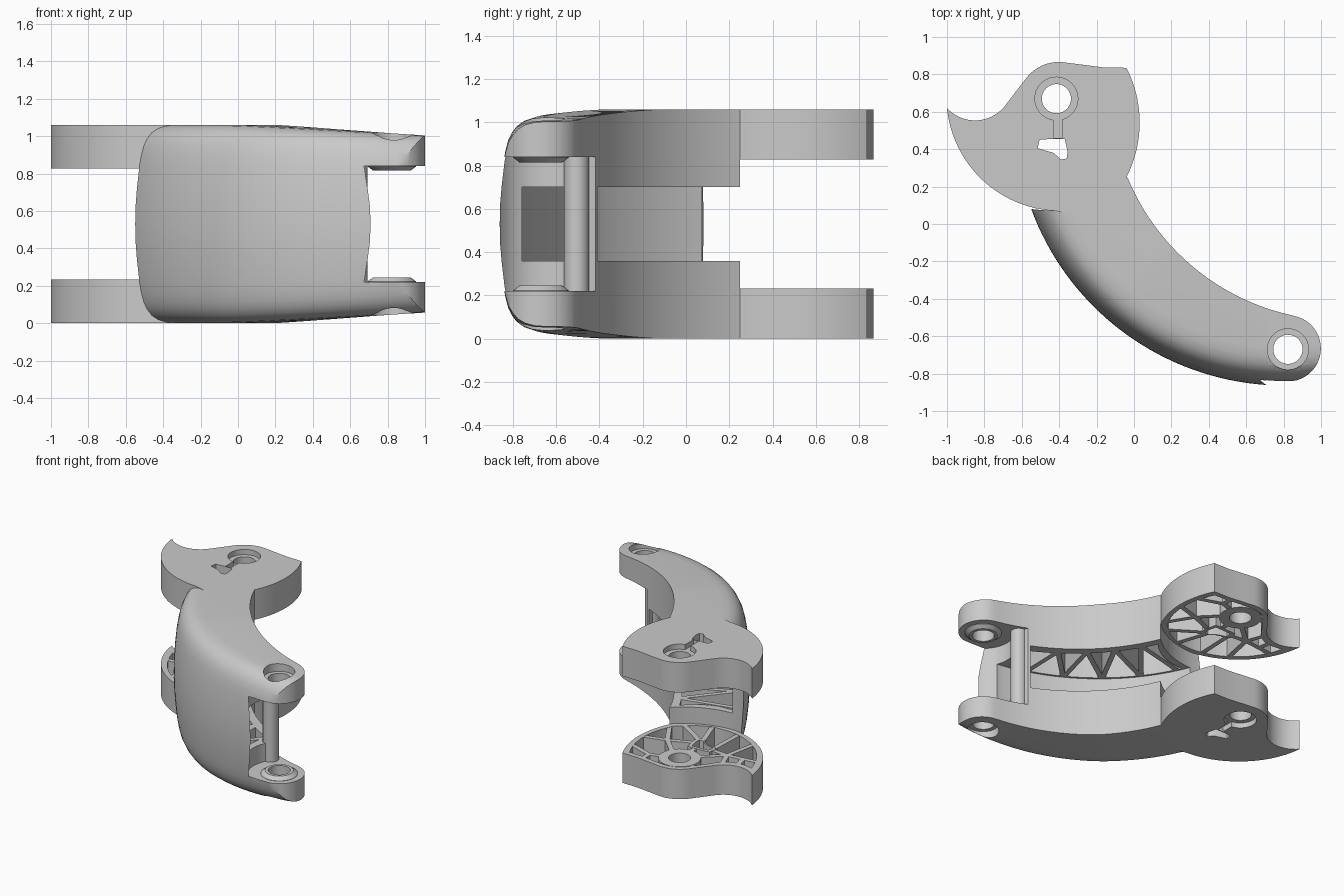
import bpy, bmesh
from math import cos, sin, atan2, pi, radians, hypot
from mathutils import Vector

if "Cube" in bpy.data.objects:
    bpy.data.objects.remove(bpy.data.objects["Cube"])

MID, TOP = 0.53, 1.06
CX, CY, R = 0.805, 0.58, 1.444          # centre and radius of the curved front
HINGE, PIVOT = (0.823, -0.67), (-0.415, 0.67)

SHADE = (0.59, 0.59, 0.59, 1)
grey = bpy.data.materials.new("plain grey")
grey.use_nodes = True
grey.diffuse_color = SHADE
grey.node_tree.nodes["Principled BSDF"].inputs["Base Color"].default_value = SHADE


def finish(name, bm):
    bmesh.ops.recalc_face_normals(bm, faces=bm.faces)
    mesh = bpy.data.meshes.new(name)
    bm.to_mesh(mesh)
    bm.free()
    mesh.materials.append(grey)
    ob = bpy.data.objects.new(name, mesh)
    bpy.context.collection.objects.link(ob)
    return ob


def arc3(a, m, b, n=24):
    """Points on the circular arc from a through m to b."""
    (ax, ay), (bx, by), (cx, cy) = a, m, b
    d = 2 * (ax * (by - cy) + bx * (cy - ay) + cx * (ay - by))
    sa, sb, sc = ax * ax + ay * ay, bx * bx + by * by, cx * cx + cy * cy
    ux = (sa * (by - cy) + sb * (cy - ay) + sc * (ay - by)) / d
    uy = (sa * (cx - bx) + sb * (ax - cx) + sc * (bx - ax)) / d
    t0, tm, t1 = (atan2(p[1] - uy, p[0] - ux) for p in (a, m, b))
    sweep = (t1 - t0) % (2 * pi)
    if (tm - t0) % (2 * pi) > sweep:
        sweep -= 2 * pi
    r = hypot(ax - ux, ay - uy)
    return [(ux + r * cos(t0 + sweep * i / n), uy + r * sin(t0 + sweep * i / n)) for i in range(n + 1)]


def polar(r, deg):
    return (CX + r * cos(radians(deg)), CY + r * sin(radians(deg)))


def sweep_arc(r, a, b, n=40):
    return [polar(r, a + (b - a) * i / n) for i in range(n + 1)]


def circle(c, r, n=40):
    return [(c[0] + r * cos(2 * pi * i / n), c[1] + r * sin(2 * pi * i / n)) for i in range(n)]


def loft(name, loops):
    bm = bmesh.new()
    rings = [[bm.verts.new(p) for p in loop] for loop in loops]
    n = len(rings[0])
    for a, b in zip(rings, rings[1:]):
        for i in range(n):
            bm.faces.new((a[i], a[(i + 1) % n], b[(i + 1) % n], b[i]))
    bm.faces.new(rings[0])
    bm.faces.new(rings[-1])
    return finish(name, bm)


def prism(name, outline, z0, z1):
    return loft(name, [[(x, y, z) for x, y in outline] for z in (z0, z1)])


def combine(ob, cutter, mode='DIFFERENCE'):
    cutter.hide_render = True
    mod = ob.modifiers.new("combine", 'BOOLEAN')
    mod.operation, mod.solver, mod.object = mode, 'EXACT', cutter
    bpy.context.view_layer.objects.active = ob
    bpy.ops.object.modifier_apply(modifier=mod.name)
    bpy.data.objects.remove(cutter)


def rib(name, p, q, z0, z1, width=0.036):
    a, b = Vector(p), Vector(q)
    side = (b - a).normalized().orthogonal() * width / 2
    return prism(name, [tuple(v) for v in (a + side, b + side, b - side, a - side)], z0, z1)


def mirrored(ob):
    """Copy flipped about the middle height."""
    mesh = ob.data.copy()
    for v in mesh.vertices:
        v.co.z = TOP - v.co.z
    mesh.flip_normals()
    twin = bpy.data.objects.new("upper_" + ob.name, mesh)
    bpy.context.collection.objects.link(twin)
    return twin


# Curved arm: plan outline trimmed by a swept, rounded envelope
arm_outline = arc3((-0.035, 0.25), (-0.33, 0.09), (-0.55, 0.08))
arm_outline += [(-0.65, 0.07), (-0.65, -1), (0.708, -1), (0.708, -0.835), (0.80, -0.842)]
arm_outline += arc3((0.83, -0.842), (0.999, -0.67), (0.87, -0.495))
arm_outline += arc3((0.83, -0.485), (0.245, -0.165), (-0.035, 0.25), 40)[:-1]
arm = prism("arm", arm_outline, -0.1, 1.2)

edge = [(0.2, 0.53), (0.15, 0.525), (0.11, 0.511), (0.08, 0.488), (0.058, 0.456),
        (0.042, 0.42), (0.03, 0.37), (0.02, 0.31), (0.009, 0.2), (0.002, 0.1)]
half = [(0.64, 0.53)] + edge
profile = half + [(0, 0)] + [(d, -h) for d, h in reversed(half)]
sections = []
for i in range(49):
    deg = 194 + 2 * i
    t = min(max((deg - 228) / 52, 0), 1)
    k = 1 - 0.058 * t ** 1.3 / MID
    sections.append([(*polar(R - d, deg), MID + h * k) for d, h in profile])
combine(arm, loft("envelope", sections), 'INTERSECT')

# Round clearance between the hinge lugs
gap = arc3((0.72, -0.867), (0.602, -0.67), (0.635, -0.555))
gap += [(0.63, -0.45), (0.6, -0.3), (1.2, -0.3), (1.2, -1.1), (0.72, -1.1)]
combine(arm, prism("hinge_gap", gap, 0.22, 0.84))

# Central slot behind the front wall, open towards the hinge
slot = sweep_arc(1.354, 193, 261.3)
slot += [(0.9, -0.76), (0.9, -0.56), (0.605, -0.56), (0.605, -0.2), (0.3, 0.6), (-0.5, 0.6)]
combine(arm, prism("slot", slot, 0.36, 0.70))

# Weight-saving pockets below and above the slot
pocket = sweep_arc(1.338, 204.4, 258.5)
pocket += arc3((0.56, -0.47), (0.2, -0.205), (-0.07, 0.18))
pocket += arc3((-0.07, 0.18), (-0.3, 0.04), (-0.41, 0.03))[1:-1]
for z0, z1 in ((0.08, 0.37), (0.69, 0.98)):
    combine(arm, prism("pocket", pocket, z0, z1))

# Hinge bore and counterbores
combine(arm, prism("bore", circle(HINGE, 0.078), -0.2, 1.3))
for z0, z1 in ((-0.2, 0.1), (0.96, 1.3)):
    combine(arm, prism("counterbore", circle(HINGE, 0.11), z0, z1))

# Round column between the lugs
column = prism("column", circle((0.635, -0.505), 0.058), 0.2, 0.86)

# Lower parts, each with an upper twin
boss = loft("hinge_boss", [[(x, y, z) for x, y in circle(HINGE, r)]
                           for r, z in ((0.13, 0.21), (0.13, 0.222), (0.1, 0.245))])
combine(boss, prism("bore", circle(HINGE, 0.078), 0, 0.5))
lower = [boss]

# Zigzag ribs in the arm pocket
knots = []
for i in range(10):
    deg = 206 + 5.8 * i
    knots.append(polar(1.36 if i % 2 == 0 else 0.935 + 0.13 * ((deg - 203) / 55) ** 2, deg))
for p, q in zip(knots, knots[1:]):
    lower.append(rib("arm_rib", p, q, 0.07, 0.36))

# Ear plate with a walled pocket on its inner face
ear_outline = arc3((-1, 0.62), (-0.84, 0.265), (-0.42, 0.07))
ear_outline += [(-0.3, 0.04), (-0.15, 0.1), (-0.03, 0.2)]
ear_outline += arc3((-0.04, 0.25), (0.03, 0.53), (-0.04, 0.835))
ear_outline += [(-0.17, 0.838), (-0.3, 0.855)]
ear_outline += arc3((-0.38, 0.865), (-0.5, 0.843), (-0.58, 0.775), 10)
ear_outline += arc3((-0.68, 0.645), (-0.82, 0.556), (-1, 0.62), 16)[:-1]
ear = prism("ear", ear_outline, 0, 0.232)
ear_pocket = arc3((-0.925, 0.525), (-0.805, 0.29), (-0.43, 0.11))
ear_pocket += [(-0.31, 0.115), (-0.2, 0.165)]
ear_pocket += arc3((-0.08, 0.265), (-0.008, 0.53), (-0.075, 0.797))
ear_pocket += [(-0.18, 0.8), (-0.3, 0.817)]
ear_pocket += arc3((-0.385, 0.826), (-0.485, 0.808), (-0.55, 0.753), 10)
ear_pocket += arc3((-0.65, 0.62), (-0.78, 0.515), (-0.925, 0.525), 16)[:-1]
combine(ear, prism("ear_pocket", ear_pocket, 0.07, 0.5))

# Pivot hub and the frame round the latch opening
latch = [(-0.505, 0.45), (-0.44, 0.455), (-0.37, 0.455), (-0.355, 0.385), (-0.36, 0.35),
         (-0.39, 0.345), (-0.43, 0.38), (-0.515, 0.405)]
mx, my = -0.43, 0.405
frame_outline = [(mx + (x - mx) * 1.35, my + (y - my) * 1.5) for x, y in latch]
hub = prism("pivot_hub", circle(PIVOT, 0.15), 0.06, 0.232)
frame = prism("latch_frame", frame_outline, 0.06, 0.232)
for ob in (ear, hub):
    combine(ob, prism("bore", circle(PIVOT, 0.078), -0.2, 0.5))
for ob in (ear, frame):
    combine(ob, prism("latch_hole", latch, -0.2, 0.5))
combine(ear, prism("counterbore", circle(PIVOT, 0.115), -0.2, 0.04))
combine(ear, prism("groove", [(-0.43, 0.46), (-0.385, 0.46), (-0.385, 0.57), (-0.43, 0.57)], -0.2, 0.04))
lower += [ear, hub, frame]

# Web of ribs in the ear
node, east, north = (-0.66, 0.44), (-0.17, 0.47), (-0.2, 0.74)
web = [((-0.45, 0.8), (-0.46, 0.835)), ((-0.3, 0.71), north), (north, (-0.2, 0.82)),
       (north, (-0.02, 0.68)), ((-0.3, 0.6), east), (east, (0.01, 0.52)),
       (east, (-0.06, 0.29)), (east, (-0.34, 0.40)), ((-0.53, 0.72), (-0.59, 0.73)),
       ((-0.5, 0.58), node), (node, (-0.71, 0.57)), (node, (-0.91, 0.41)), (node, (-0.71, 0.19)),
       (node, (-0.54, 0.43)), ((-0.52, 0.39), (-0.53, 0.12)), ((-0.38, 0.33), (-0.3, 0.1)),
       ((-0.36, 0.35), (-0.13, 0.2)), ((-0.41, 0.47), (-0.41, 0.55)), ((-0.81, 0.53), (-0.79, 0.44))]
for p, q in web:
    lower.append(rib("ear_rib", p, q, 0.06, 0.23))

# Smooth curved faces, keep hard edges
for ob in [arm, column] + lower + [mirrored(ob) for ob in lower]:
    bpy.ops.object.select_all(action='DESELECT')
    ob.select_set(True)
    bpy.context.view_layer.objects.active = ob
    bpy.ops.object.shade_smooth_by_angle(angle=radians(30))
